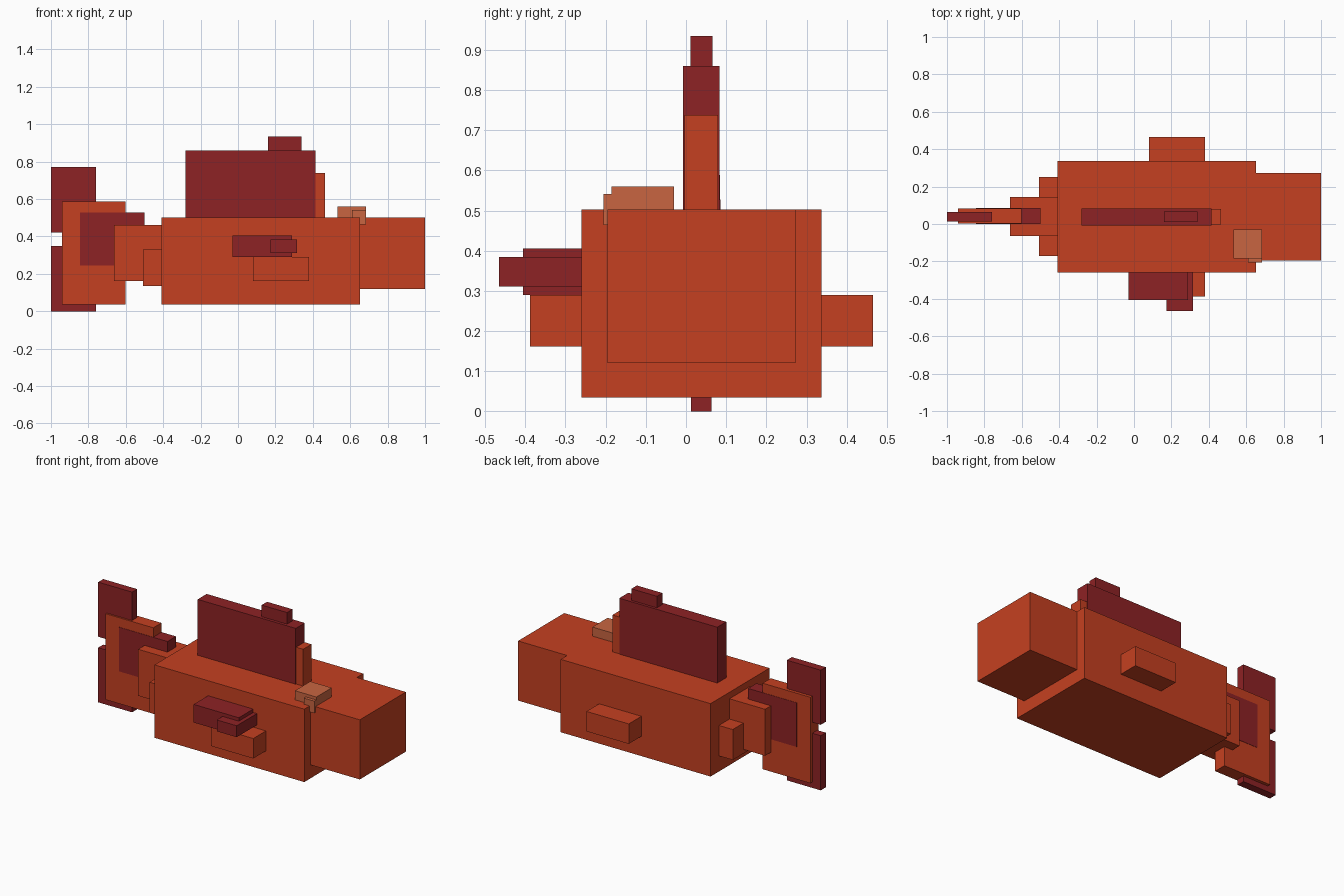
import bpy
from mathutils import Vector

cube = bpy.data.objects.get("Cube")
if cube:
    bpy.data.objects.remove(cube, do_unlink=True)


def material(name, rgb):
    mat = bpy.data.materials.new(name)
    mat.use_nodes = True
    mat.diffuse_color = (*rgb, 1)
    mat.node_tree.nodes["Principled BSDF"].inputs["Base Color"].default_value = (*rgb, 1)
    return mat


orange = material("orange", (0.558, 0.051, 0.015))
dark_red = material("dark_red", (0.270, 0.016, 0.018))
tan = material("tan", (0.578, 0.130, 0.053))


def box(name, mat, x, y, z):
    """Box between the low and high limits on each axis."""
    low, high = (Vector(p) for p in zip(x, y, z))
    bpy.ops.mesh.primitive_cube_add(size=1)
    ob = bpy.context.object
    ob.name = name
    for v in ob.data.vertices:
        v.co = v.co * (high - low) + (low + high) / 2
    ob.data.materials.append(mat)


# Body and head
box("body", orange, (-0.41, 0.652), (-0.26, 0.337), (0.035, 0.502))
box("head", orange, (0.60, 1.0), (-0.195, 0.272), (0.12, 0.502))

# Back fin
box("back_fin", dark_red, (-0.28, 0.415), (-0.008, 0.083), (0.45, 0.86))
box("back_fin_front", orange, (0.2, 0.465), (-0.004, 0.08), (0.45, 0.738))
box("back_fin_tip", dark_red, (0.16, 0.34), (0.011, 0.066), (0.8, 0.934))

# Tail
box("tail_base", orange, (-0.508, -0.38), (-0.17, 0.252), (0.135, 0.33))
box("tail_stem", orange, (-0.662, -0.38), (-0.065, 0.145), (0.162, 0.46))
box("tail_fin", orange, (-0.94, -0.602), (0.002, 0.084), (0.037, 0.588))
box("tail_fin_centre", dark_red, (-0.845, -0.5), (0.0, 0.086), (0.245, 0.528))
for name, z in (("upper", (0.42, 0.77)), ("lower", (0.0, 0.35))):
    box(name + "_tail_lobe", dark_red, (-1.0, -0.76), (0.013, 0.064), z)

# Side fins
box("side_fins", orange, (0.08, 0.38), (-0.388, 0.465), (0.162, 0.29))
box("right_fin", dark_red, (-0.03, 0.29), (-0.406, -0.2), (0.29, 0.406))
box("right_fin_tip", dark_red, (0.175, 0.316), (-0.465, -0.2), (0.311, 0.384))

# Eye
box("eye_top", tan, (0.533, 0.685), (-0.185, -0.03), (0.48, 0.56))
box("eye_side", tan, (0.61, 0.685), (-0.205, -0.17), (0.464, 0.541))
